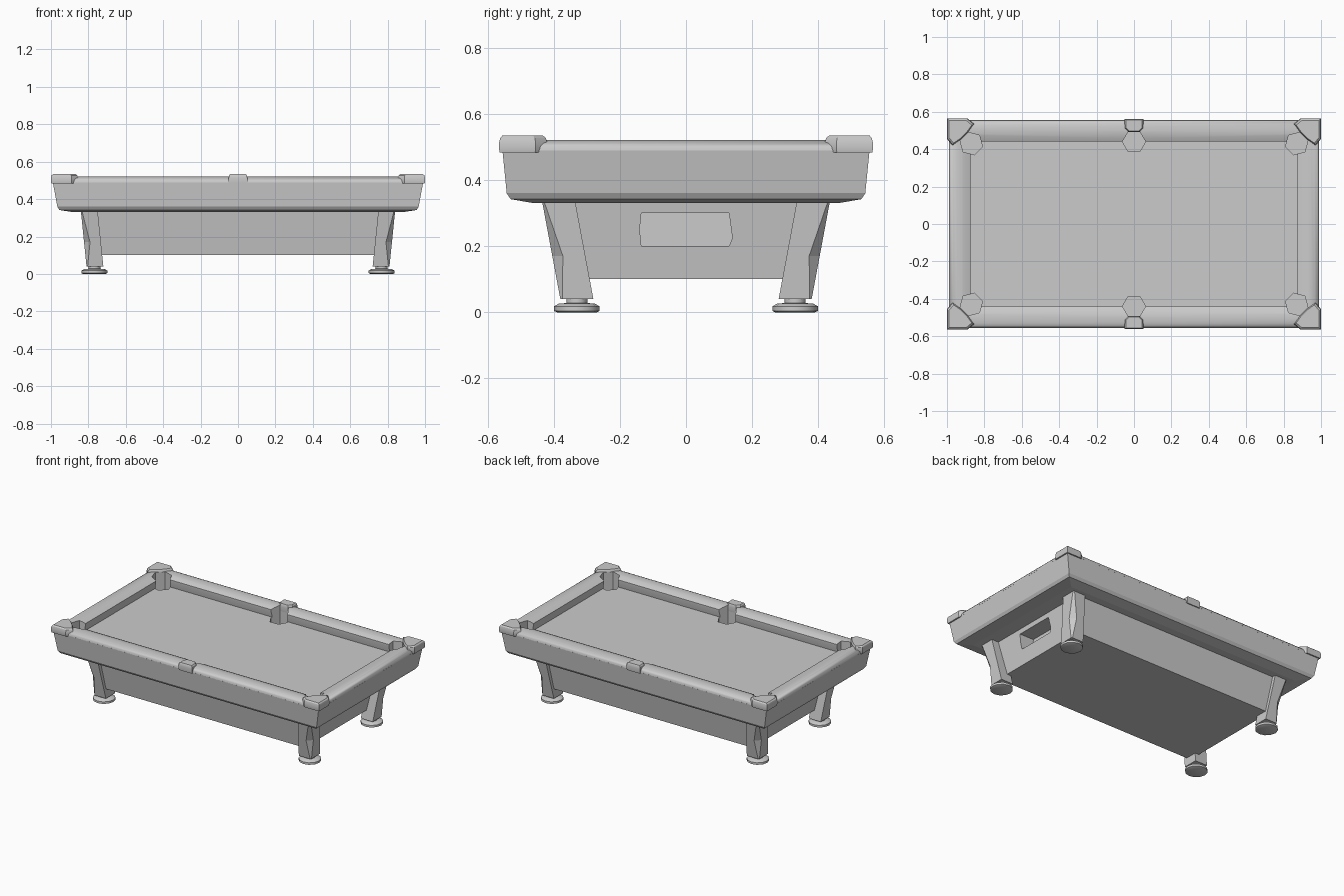
import bpy, bmesh, math
from mathutils import Vector

old = bpy.data.objects.get("Cube")
if old:
    bpy.data.objects.remove(old, do_unlink=True)

grey = bpy.data.materials.new("plain grey")
grey.use_nodes = True
tone = (0.6, 0.6, 0.6, 1)
grey.diffuse_color = tone
grey.node_tree.nodes["Principled BSDF"].inputs["Base Color"].default_value = tone


def loft(name, rings, closed=False, smooth=None):
    """Skin a list of equal-sized point rings; cap the ends unless closed."""
    bm = bmesh.new()
    loops = [[bm.verts.new(p) for p in ring] for ring in rings]
    pairs = list(zip(loops, loops[1:]))
    if closed:
        pairs.append((loops[-1], loops[0]))
    else:
        bm.faces.new(loops[0])
        bm.faces.new(loops[-1])
    for a, b in pairs:
        for i in range(len(a)):
            j = (i + 1) % len(a)
            bm.faces.new((a[i], a[j], b[j], b[i]))
    bmesh.ops.recalc_face_normals(bm, faces=bm.faces)
    mesh = bpy.data.meshes.new(name)
    bm.to_mesh(mesh)
    bm.free()
    mesh.materials.append(grey)
    obj = bpy.data.objects.new(name, mesh)
    bpy.context.collection.objects.link(obj)
    if smooth:
        activate(obj)
        bpy.ops.object.shade_smooth_by_angle(angle=math.radians(smooth))
    return obj


def activate(obj):
    bpy.ops.object.select_all(action='DESELECT')
    obj.select_set(True)
    bpy.context.view_layer.objects.active = obj


def rect(x, y, z):
    return [(x, y, z), (-x, y, z), (-x, -y, z), (x, -y, z)]


def prism(name, outline, z0, z1):
    return loft(name, [[(x, y, z) for x, y in outline] for z in (z0, z1)])


def cut(obj, cutters):
    for c in cutters:
        c.hide_render = True
        mod = obj.modifiers.new("cut", 'BOOLEAN')
        mod.operation, mod.solver, mod.object = 'DIFFERENCE', 'EXACT', c
        activate(obj)
        bpy.ops.object.modifier_apply(modifier=mod.name)


CORNERS = [(sx, sy) for sx in (1, -1) for sy in (1, -1)]

# Flared apron with the sunken playing bed
bed = loft("apron_and_bed", [rect(*r) for r in (
    (.88, .46, .33), (.955, .53, .342), (.966, .542, .36),
    (.99, .555, .49), (.93, .50, .49), (.93, .50, .45))])

# Padded rails running round the top
profile = [(0, .488), (.002, .500), (.010, .511), (.025, .518), (.045, .521),
           (.070, .519), (.095, .512), (.115, .503), (.115, .492),
           (.107, .45), (.055, .45), (.055, .488)]
rails = loft("rails", [rect(.99 - d, .555 - d, z) for d, z in profile],
             closed=True, smooth=35)

# Six pocket holes
cutters = []
spots = [(sx * .87, sy * .43, 15) for sx, sy in CORNERS] + [(0, s * .44, 0) for s in (1, -1)]
for x, y, turn in spots:
    if x * y < 0:
        turn = -turn
    angles = [math.radians(turn + 60 * k) for k in range(6)]
    outline = [(x + .062 * math.cos(a), y + .062 * math.sin(a)) for a in angles]
    cutters.append(prism("pocket_cutter", outline, .37, .6))
cut(bed, cutters)
cut(rails, cutters)


# Pocket castings with a chamfered top, squeezed inwards towards their middle
def casting(name, outline):
    mid = sum((Vector(p) for p in outline), Vector((0, 0))) / len(outline)
    rings = []
    for scale, z in ((.97, .483), (1, .492), (1, .514), (.95, .527), (.84, .534)):
        rings.append([(*(mid + (Vector(p) - mid) * scale), z) for p in outline])
    return loft(name, rings, smooth=25)


corner = [(0, 0), (.11, 0), (.145, .03), (.115, .072), (.072, .115), (.03, .145), (0, .11)]
for sx, sy in CORNERS:
    casting("corner_casting", [(sx * (1 - a), sy * (.565 - b)) for a, b in corner])
side = [(.05, .562), (-.05, .562), (-.05, .513), (-.03, .492), (.03, .492), (.05, .513)]
for s in (1, -1):
    casting("side_casting", [(x, s * y) for x, y in side])

# Lower cabinet, with the ball return opening in one end
cabinet = loft("cabinet", [rect(.755, .37, .10), rect(.79, .41, .335)])
slot = [(-.135, .20), (.13, .20), (.14, .225), (.13, .30), (-.135, .30), (-.14, .25)]
slot_cutter = loft("slot_cutter", [[(x, y, z) for y, z in slot] for x in (.68, .9)])
cut(cabinet, [slot_cutter])
for c in cutters + [slot_cutter]:
    bpy.data.objects.remove(c, do_unlink=True)

# Splayed legs with a facet on the outer corner, and round levelling feet
foot_profile = [(.060, 0), (.069, .004), (.069, .018), (.055, .026), (.032, .028), (.032, .045)]
for sx, sy in CORNERS:
    rings = []
    for z, facet in ((.04, .006), (.17, .032), (.335, .006)):
        t = (z - .04) / .295
        x0, x1 = .72 + .03 * t, .81 + .03 * t
        y0, y1 = .28 + .055 * t, .38 + .055 * t
        shape = [(x0, y0), (x1, y0), (x1, y1 - facet), (x1 - facet, y1), (x0, y1)]
        rings.append([(sx * x, sy * y, z) for x, y in shape])
    loft("leg", rings)
    turns = [math.tau * k / 12 for k in range(12)]
    loft("foot", [[(sx * .768 + r * math.cos(a), sy * .33 + r * math.sin(a), z) for a in turns]
                  for r, z in foot_profile], smooth=35)
